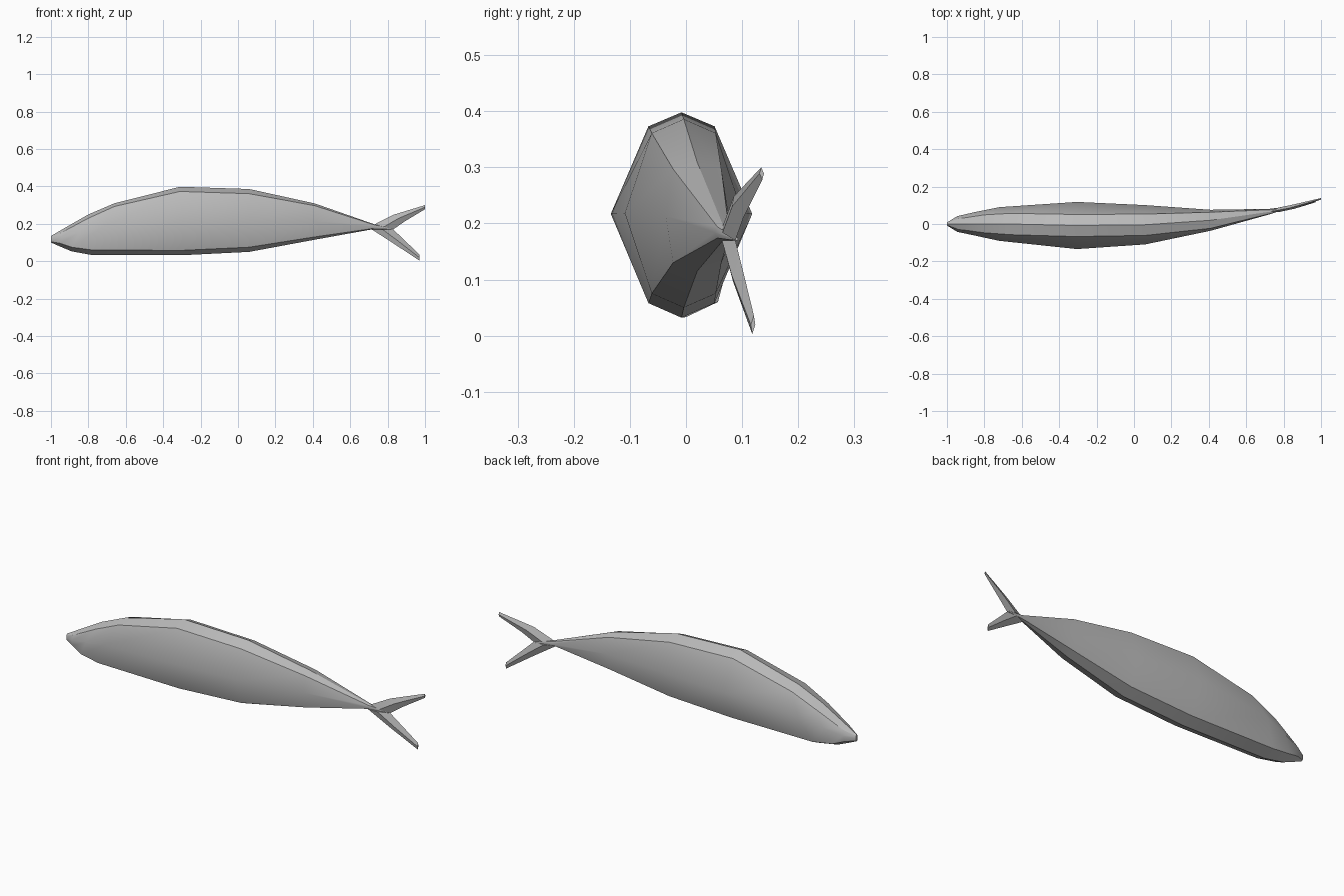
import bpy, bmesh

skin = bpy.data.materials.new("grey skin")
skin.diffuse_color = (0.5, 0.5, 0.5, 1)


def loft(name, rings, sharp_rows):
    """Skin closed rings, cap the ends and keep chosen lengthwise edges sharp."""
    bm = bmesh.new()
    rows = [[bm.verts.new(p) for p in ring] for ring in rings]
    n = len(rows[0])
    for a, b in zip(rows, rows[1:]):
        for i in range(n):
            j = (i + 1) % n
            bm.faces.new((a[i], a[j], b[j], b[i]))
    caps = [bm.faces.new(rows[0]), bm.faces.new(rows[-1])]
    bmesh.ops.recalc_face_normals(bm, faces=bm.faces[:])
    for f in bm.faces:
        f.smooth = True
    for cap in caps:
        for e in cap.edges:
            e.smooth = False
    for a, b in zip(rows, rows[1:]):
        for i in sharp_rows:
            bm.edges.get((a[i], b[i])).smooth = False
    mesh = bpy.data.meshes.new(name)
    bm.to_mesh(mesh)
    bm.free()
    mesh.materials.append(skin)
    ob = bpy.data.objects.new(name, mesh)
    bpy.context.collection.objects.link(ob)
    return ob


# Body sections: x at back, x at belly, centre y, half width, shoulder half width,
# then heights: ridge, upper shoulder, side, lower shoulder, keel
sections = [
    (-1.00, -1.00, 0.000, 0.008, 0.006, 0.135, 0.130, 0.117, 0.104, 0.100),
    (-0.94, -0.95, 0.000, 0.042, 0.028, 0.170, 0.155, 0.130, 0.096, 0.078),
    (-0.80, -0.89, 0.001, 0.064, 0.048, 0.250, 0.230, 0.155, 0.075, 0.053),
    (-0.66, -0.78, 0.000, 0.090, 0.057, 0.310, 0.293, 0.185, 0.060, 0.033),
    (-0.31, -0.30, -0.008, 0.126, 0.059, 0.398, 0.373, 0.217, 0.058, 0.032),
    (0.06, 0.06, -0.004, 0.105, 0.057, 0.386, 0.361, 0.218, 0.075, 0.050),
    (0.41, 0.41, 0.020, 0.056, 0.043, 0.309, 0.297, 0.213, 0.130, 0.115),
    (0.73, 0.715, 0.066, 0.015, 0.010, 0.197, 0.194, 0.184, 0.174, 0.170),
    (0.82, 0.82, 0.088, 0.005, 0.004, 0.176, 0.175, 0.172, 0.170, 0.169),
]
rings = []
for xt, xb, cy, w, s, z0, z1, z2, z3, z4 in sections:
    xm = (xt + xb) / 2
    rings.append([(xt, cy, z0), (xt, cy + s, z1), (xm, cy + w, z2), (xb, cy + s, z3),
                  (xb, cy, z4), (xb, cy - s, z3), (xm, cy - w, z2), (xt, cy - s, z1)])
loft("body", rings, (0, 1, 3, 4, 5, 7))


def tail_fin(name, stations):
    """Diamond-section fin: outer edge, inner edge (x, y, z) and half thickness."""
    rings = []
    for outer, inner, t in stations:
        x, y, z = ((a + b) / 2 for a, b in zip(outer, inner))
        rings.append([outer, (x, y + t, z), inner, (x, y - t, z)])
    loft(name, rings, range(4))


# Forked tail, bent to one side
tail_fin("upper_tail_fin", [
    ((0.73, 0.066, 0.197), (0.83, 0.088, 0.170), 0.012),
    ((0.83, 0.085, 0.248), (0.89, 0.103, 0.212), 0.012),
    ((1.00, 0.134, 0.300), (1.00, 0.136, 0.278), 0.004),
])
tail_fin("lower_tail_fin", [
    ((0.715, 0.064, 0.170), (0.83, 0.088, 0.170), 0.012),
    ((0.83, 0.084, 0.096), (0.88, 0.100, 0.122), 0.011),
    ((0.97, 0.118, 0.003), (0.97, 0.121, 0.036), 0.004),
])
